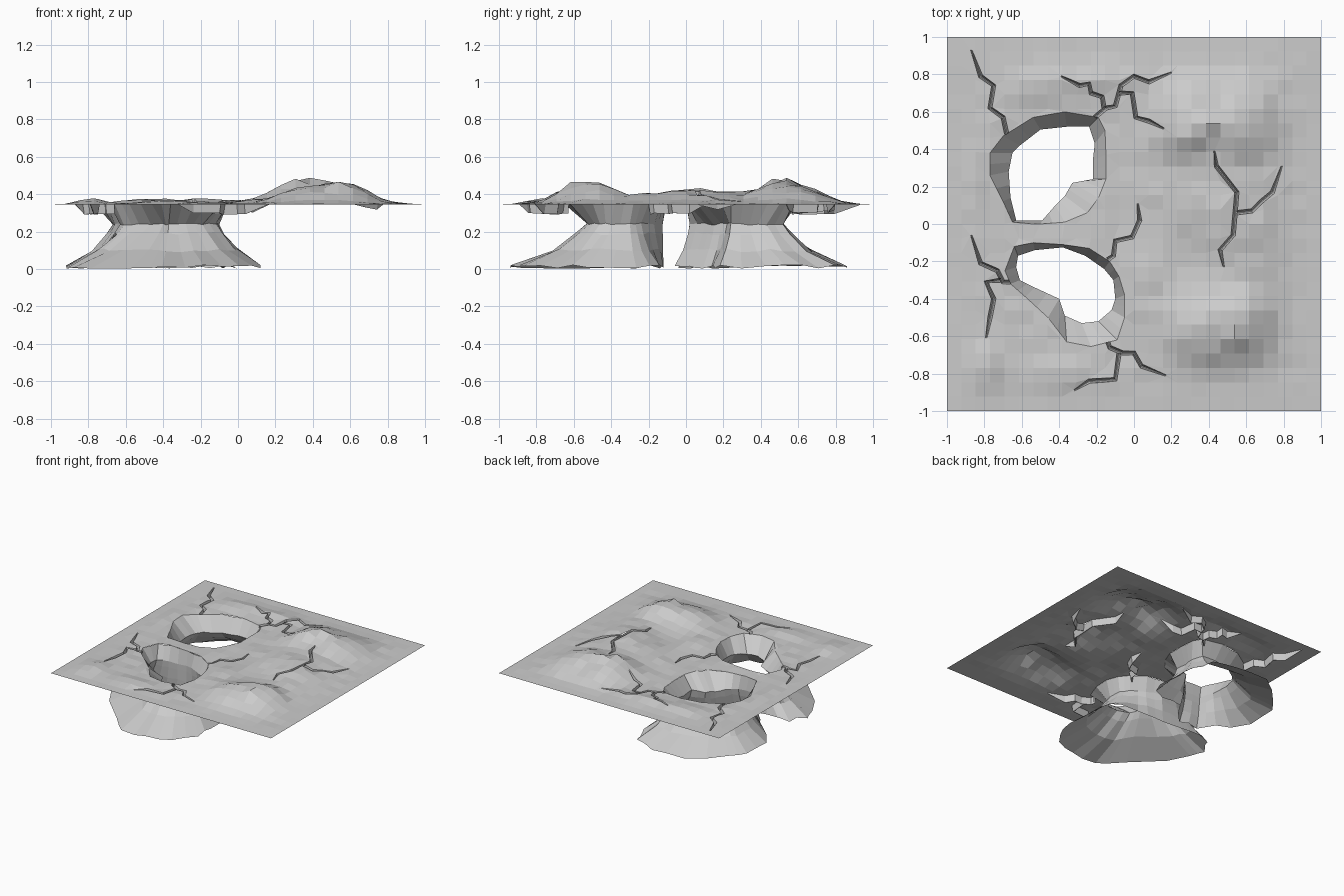
import bpy, bmesh, random
from math import exp
from mathutils import Vector as V
from mathutils.geometry import delaunay_2d_cdt

if "Cube" in bpy.data.objects:
    bpy.data.objects.remove(bpy.data.objects["Cube"])
random.seed(4)
BASE = 0.345

# hills: x, y, radius x, radius y, height
HILLS = [(.30, .53, .17, .21, .12), (.58, .54, .16, .20, .10), (.58, -.52, .15, .18, .115),
         (.34, -.56, .16, .17, .09), (.45, .12, .26, .20, .07), (.58, -.15, .20, .18, .05),
         (-.80, -.76, .09, .10, .035), (-.15, .78, .16, .09, .03), (-.50, .74, .16, .09, .03),
         (-.35, -.80, .16, .08, .02), (.08, -.30, .12, .20, .02), (-.84, .25, .06, .2, .02)]
noise = {}


def height(x, y):
    h = sum(a * exp(-((x - u) / r) ** 2 - ((y - v) / s) ** 2) for u, v, r, s, a in HILLS)
    edge = max(0, min(1, (1 - max(abs(x), abs(y))) / .2))
    k = (round(x * 13), round(y * 13))
    n = noise.setdefault(k, random.uniform(-.15, .15))
    return BASE + edge * (h * (1 + n) + .06 * abs(n))


def make(name, verts, faces):
    me = bpy.data.meshes.new(name)
    me.from_pydata([tuple(v) for v in verts], [], faces)
    ob = bpy.data.objects.new(name, me)
    bpy.context.collection.objects.link(ob)
    return ob


def inside(p, poly):
    c = False
    for a, b in zip(poly, poly[1:] + poly[:1]):
        if (a[1] > p[1]) != (b[1] > p[1]) and p[0] < (b[0] - a[0]) * (p[1] - a[1]) / (b[1] - a[1]) + a[0]:
            c = not c
    return c


def dense(ring):
    out = []
    for a, b in zip(ring, ring[1:] + ring[:1]):
        out += [V(a), (V(a) + V(b)) / 2]
    return out


# sinkhole rims and throats, matching point by point
RIM_A = [(-.77, .26), (-.77, .38), (-.70, .47), (-.54, .57), (-.37, .60), (-.19, .57), (-.155, .5),
         (-.15, .37), (-.15, .24), (-.19, .14), (-.25, .06), (-.37, .01), (-.5, 0), (-.65, .01), (-.70, .12)]
THR_A = [(-.67, .28), (-.65, .38), (-.61, .42), (-.5, .505), (-.36, .52), (-.24, .52), (-.21, .43),
         (-.22, .34), (-.22, .24), (-.33, .22), (-.37, .15), (-.42, .10), (-.49, .02), (-.63, .02), (-.66, .14)]
RIM_B = [(-.69, -.25), (-.64, -.12), (-.54, -.10), (-.38, -.11), (-.24, -.13), (-.13, -.20), (-.08, -.28),
         (-.05, -.38), (-.05, -.50), (-.09, -.62), (-.23, -.655), (-.36, -.63), (-.46, -.50), (-.58, -.39), (-.66, -.32)]
THR_B = [(-.63, -.23), (-.62, -.17), (-.53, -.14), (-.38, -.125), (-.26, -.17), (-.16, -.24), (-.11, -.30),
         (-.10, -.40), (-.12, -.46), (-.19, -.52), (-.28, -.53), (-.37, -.49), (-.40, -.40), (-.53, -.34), (-.61, -.30)]


# flared shaft hanging below each hole; the side facing the other hole stays steep
def shaft(name, rim, throat, left, right, far, ylim, facing):
    rim, throat = dense(rim), dense(throat)
    n = len(rim)
    c = sum(throat, V((0, 0))) / n
    foot = []
    for t in throat:
        d = (t - c).normalized()
        k = 1 - min(.9, 1.2 * max(0, d.y * facing))
        fx = left if d.x < 0 else right
        f = V((t.x + d.x * fx * k, t.y + d.y * far * max(k, .2))) + d * random.uniform(-.015, .015)
        foot.append(V((max(-.92, min(.12, f.x)), max(ylim[0], min(ylim[1], f.y)))))
    vs = [V((p.x, p.y, height(*p))) for p in rim]
    for k, z in ((0, .24), (.13, .19), (.45, .10), (1, .012)):
        for t, f in zip(throat, foot):
            p = t.lerp(f, k)
            vs.append(V((p.x, p.y, z + random.uniform(-.01, .01) * (1 if k else .6))))
    fs = [(r * n + i, r * n + (i + 1) % n, (r + 1) * n + (i + 1) % n, (r + 1) * n + i)
          for r in range(4) for i in range(n)]
    make(name, vs, fs)


shaft("back_sinkhole_shaft", RIM_A, THR_A, .30, .20, .36, (-.06, .86), -1)
shaft("front_sinkhole_shaft", RIM_B, THR_B, .34, .30, .44, (-.95, -.12), 1)

# crack centre lines
CRACKS = [
    [(-.87, .93), (-.82, .79), (-.75, .74), (-.77, .62), (-.70, .57), (-.68, .48)],
    [(-.21, .57), (-.15, .62), (-.10, .63), (-.07, .74), (0, .79), (.08, .76), (.20, .81)],
    [(-.16, .62), (-.17, .68), (-.23, .70), (-.24, .75), (-.29, .74), (-.39, .79)],
    [(-.08, .70), (-.01, .70), (.01, .57), (.08, .55), (.16, .51)],
    [(.43, .39), (.44, .31), (.55, .17), (.53, -.06), (.46, -.14), (.48, -.23)],
    [(.55, .06), (.63, .07), (.68, .12), (.74, .17), (.79, .31)],
    [(.02, .11), (.03, .02), (-.01, -.07), (-.10, -.09), (-.11, -.17), (-.14, -.19)],
    [(-.87, -.06), (-.82, -.21), (-.73, -.25), (-.70, -.31), (-.66, -.31)],
    [(-.71, -.30), (-.79, -.31), (-.75, -.40), (-.77, -.50), (-.79, -.61)],
    [(-.14, -.63), (-.13, -.66), (-.06, -.69), (0, -.69), (.04, -.76), (.17, -.81)],
    [(-.08, -.69), (-.10, -.83), (-.24, -.84), (-.32, -.89)]]

# each crack is a narrow trench; its outline is also cut out of the ground
outlines = [RIM_A, RIM_B]
tv, tf = [], []
for line in CRACKS:
    pts = [V(p) for p in line]
    others = [V(p) for o in CRACKS if o is not line for p in o] + [V(p) for p in RIM_A + RIM_B]
    L, R = [], []
    b = len(tv)
    for i, p in enumerate(pts):
        end = i in (0, len(pts) - 1)
        free = end and min((p - q).length for q in others) > .12
        d = (pts[min(i + 1, len(pts) - 1)] - pts[max(i - 1, 0)]).normalized()
        s = V((-d.y, d.x)) * (.004 if free else .012)
        L.append(p + s)
        R.append(p - s)
        depth = .004 if free else .055
        for q, k in ((p + s, 0), (p + s * .2, 1), (p - s * .2, 1), (p - s, 0)):
            z = height(*q)
            tv.append(V((q.x, q.y, z - k * depth)))
        if i:
            o = b + 4 * i
            tf += [(o - 4 + j, o - 3 + j, o + 1 + j, o + j) for j in range(3)]
    outlines.append([tuple(q) for q in L + R[::-1]])
make("ground_cracks", tv, tf)

# ground sheet: regular grid triangulated around the holes and cracks
N = 26
pts = [V((-1 + 2 * i / N, -1 + 2 * j / N)) for j in range(N + 1) for i in range(N + 1)]
pts = [p for p in pts if not any(inside(p, o) for o in outlines)]
edges = []
for o in outlines:
    b, n = len(pts), len(o)
    pts += [V(p) for p in o]
    edges += [(b + i, b + (i + 1) % n) for i in range(n)]
v2, _, tris, *_ = delaunay_2d_cdt(pts, edges, [], 0, 1e-5)
keep = []
for t in tris:
    c = sum((v2[i] for i in t), V((0, 0))) / len(t)
    if not any(inside(c, o) for o in outlines):
        keep.append(t)
ground = make("ground_sheet", [(p.x, p.y, height(*p)) for p in v2], keep)
bm = bmesh.new()
bm.from_mesh(ground.data)
bmesh.ops.delete(bm, geom=[v for v in bm.verts if not v.link_faces], context='VERTS')
bmesh.ops.join_triangles(bm, faces=bm.faces, angle_face_threshold=.9, angle_shape_threshold=.7)
bm.to_mesh(ground.data)
bm.free()
